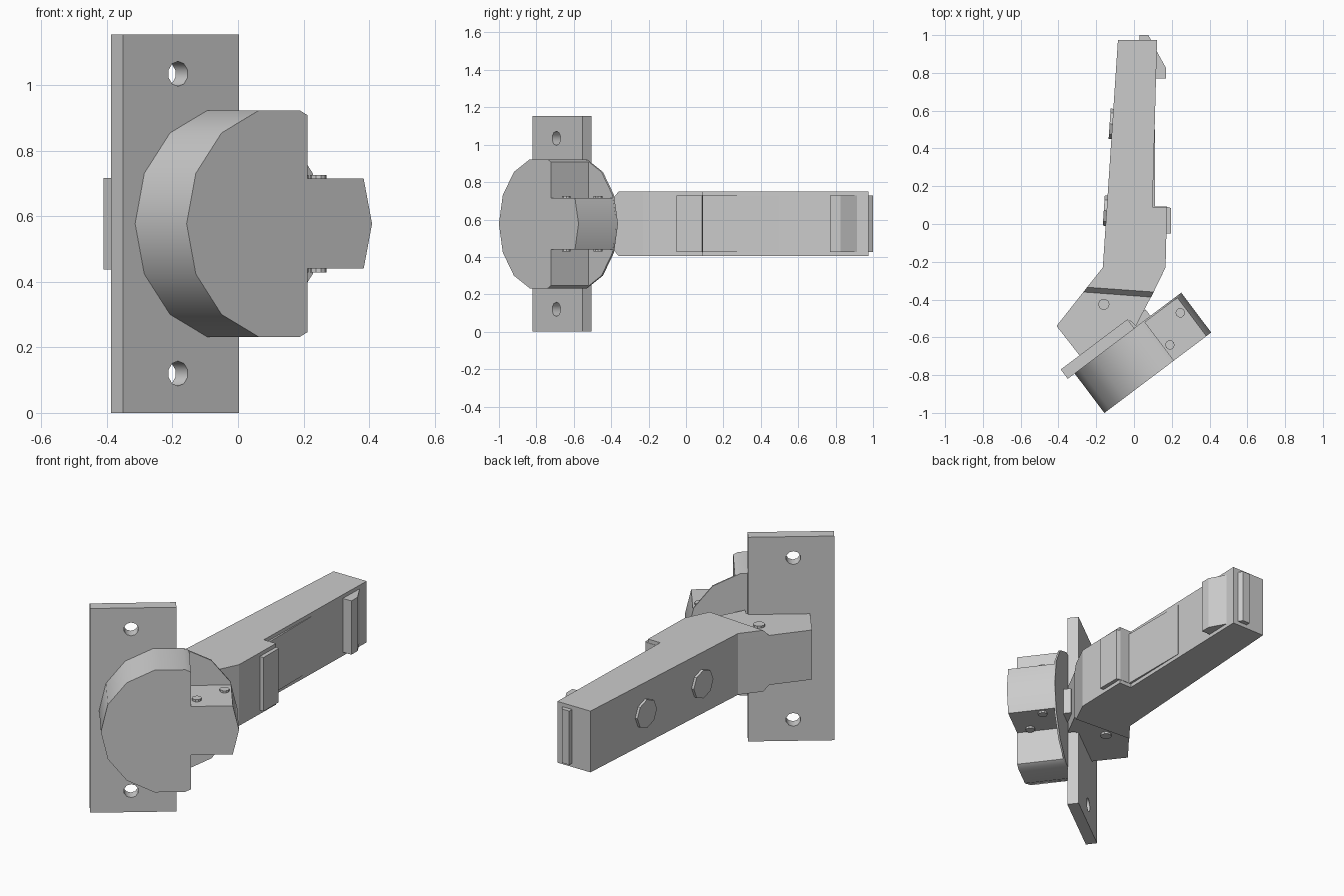
import bpy, bmesh
from math import sin, cos, pi, radians
from mathutils import Matrix

if "Cube" in bpy.data.objects:
    bpy.data.objects.remove(bpy.data.objects["Cube"])

ZC = 0.577                      # mid height of the hinge
A = radians(37.0)               # swing angle of the cup
# Cup frame: local x along the plate, local y up, local z out of the cup front
CUP = Matrix(((cos(A), 0, sin(A), -0.031),
              (sin(A), 0, -cos(A), -0.579),
              (0, 1, 0, ZC),
              (0, 0, 0, 1)))
MID = Matrix.Translation((0, 0, ZC))


def loft(name, rings, matrix=MID, smooth=0):
    """Closed solid through (outline, height) rings."""
    bm = bmesh.new()
    loops = [[bm.verts.new(matrix @ Matrix.Translation((x, y, h)).translation)
              for x, y in pts] for pts, h in rings]
    n = len(loops[0])
    for a, b in zip(loops, loops[1:]):
        for i in range(n):
            j = (i + 1) % n
            bm.faces.new((a[i], a[j], b[j], b[i]))
    bm.faces.new(loops[0][::-1])
    bm.faces.new(loops[-1])
    bmesh.ops.recalc_face_normals(bm, faces=bm.faces)
    me = bpy.data.meshes.new(name)
    bm.to_mesh(me)
    bm.free()
    ob = bpy.data.objects.new(name, me)
    bpy.context.collection.objects.link(ob)
    if smooth:
        shade(ob, smooth)
    return ob


def activate(ob):
    bpy.ops.object.select_all(action='DESELECT')
    ob.select_set(True)
    bpy.context.view_layer.objects.active = ob


def shade(ob, deg):
    activate(ob)
    bpy.ops.object.shade_smooth_by_angle(angle=radians(deg))


def prism(name, pts, h0, h1, matrix=MID, smooth=0):
    return loft(name, [(pts, h0), (pts, h1)], matrix, smooth)


def ngon(r, n, cx=0, cy=0, start=0):
    return [(cx + r * cos(start + 2 * pi * k / n), cy + r * sin(start + 2 * pi * k / n))
            for k in range(n)]


def rect(x0, y0, x1, y1):
    return [(x0, y0), (x1, y0), (x1, y1), (x0, y1)]


# Mounting plate with two screw holes
plate = prism("cup_plate", rect(-0.40, -ZC, 0.042, ZC), -0.062, 0, CUP)
for z in (-0.457, 0.457):
    cutter = prism("hole_cutter", ngon(0.038, 10, -0.19, z, pi / 10), -0.2, 0.1, CUP)
    cutter.hide_render = True
    mod = plate.modifiers.new("hole", 'BOOLEAN')
    mod.object = cutter
    mod.solver = 'EXACT'
    activate(plate)
    bpy.ops.object.modifier_apply(modifier=mod.name)
    bpy.data.objects.remove(cutter)
shade(plate, 40)

# Cup: 14-sided drum with two corners cut away, leaving a central tongue
R = 0.354
disc = ngon(R, 14)
cup = disc[3:12] + [(0.107, -0.331), (0.107, -0.137), (0.322, -0.137), (R, 0),
                    (0.322, 0.137), (0.107, 0.137), (0.107, 0.331)]
prism("cup", cup, 0, 0.261, CUP, 30)
prism("cup_rim", disc, -0.003, 0.007, CUP, 30)

# Pins through the tongue, top and bottom
for i, (x, y) in enumerate(((0.245, -0.47), (0.19, -0.64))):
    prism(f"cup_pin_{i}", ngon(0.025, 10, x, y), -0.149, 0.149)

# Arm body, bevelled into the thinner knuckle
sides = [(0.167, -0.23), (0.175, 0.09), (0.098, 0.09), (0.122, 0.975),
         (-0.085, 0.975), (-0.165, -0.23)]
outer = [(0.104, -0.36)] + sides + [(-0.248, -0.335)]
inner = [(0.091, -0.387)] + sides + [(-0.268, -0.36)]
loft("arm", [(outer, -0.173), (inner, -0.14), (inner, 0.14), (outer, 0.173)])
prism("knuckle", [(0.106, -0.355), (-0.264, -0.355), (-0.41, -0.54), (-0.285, -0.70),
                  (-0.02, -0.51), (0.01, -0.54)], -0.14, 0.14)
prism("knuckle_pin", ngon(0.03, 10, -0.16, -0.425), -0.152, 0.152)

# Link between knuckle and cup
prism("link", rect(0.03, -0.075, 0.15, 0.075), -0.045, 0.001, CUP)

# Channel insert, pad, release clip and end tab, all the same width
for name, pts in (
        ("channel_insert", [(0.09, 0.09), (0.111, 0.09), (0.111, 0.50), (0.10, 0.50)]),
        ("arm_pad", [(0.16, -0.05), (0.195, -0.05), (0.195, 0.085), (0.172, 0.092), (0.10, 0.092), (0.10, 0.08)]),
        ("release_clip", [(0.10, 0.77), (0.17, 0.77), (0.17, 0.825), (0.12, 0.915)]),
        ("end_tab", [(0.03, 0.96), (0.09, 0.96), (0.09, 0.975), (0.075, 1.0), (0.03, 1.0)])):
    prism(name, pts, -0.152, 0.152)

# Adjustment screws on the arm's outer side
T = radians(3.8)                # lean of that side
for i, (x, y) in enumerate(((-0.114, 0.53), (-0.145, 0.07))):
    frame = Matrix(((sin(T), 0, -cos(T), x),
                    (cos(T), 0, sin(T), y),
                    (0, 1, 0, ZC),
                    (0, 0, 0, 1)))
    prism(f"adjust_screw_{i}", ngon(0.08, 8), -0.02, 0.015, frame)
